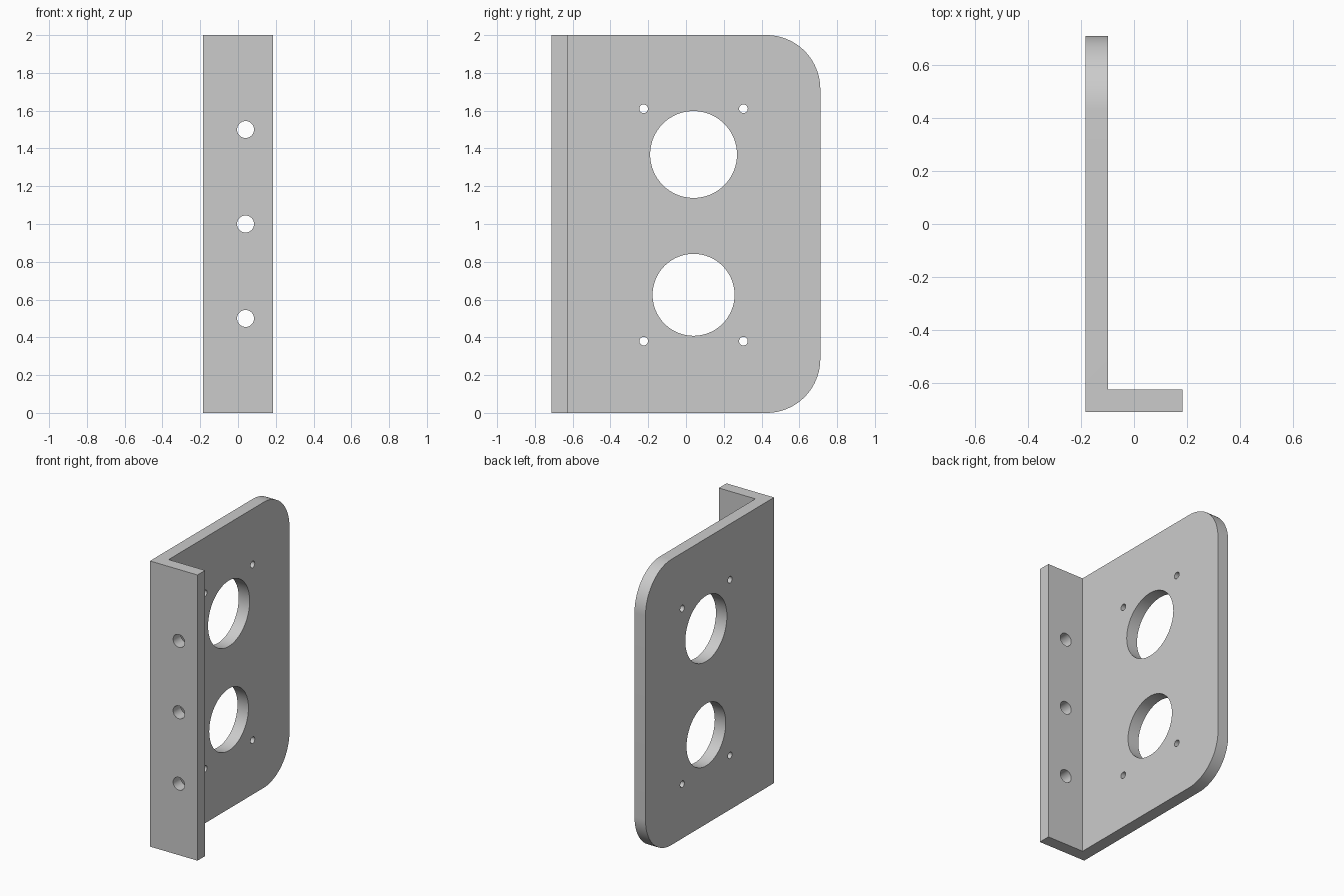
import bpy, bmesh, math
from mathutils import Matrix

cube = bpy.data.objects.get("Cube")
if cube:
    bpy.data.objects.remove(cube, do_unlink=True)

# Overall sizes
X0, X1, Y, H, T = -0.184, 0.184, 0.711, 2.0, 0.085
CORNER = 0.285

grey = bpy.data.materials.new("light grey metal")
grey.use_nodes = True
grey.diffuse_color = (0.6, 0.6, 0.6, 1)
grey.node_tree.nodes["Principled BSDF"].inputs["Base Color"].default_value = (0.6, 0.6, 0.6, 1)


def make_object(name, bm):
    bmesh.ops.recalc_face_normals(bm, faces=bm.faces)
    mesh = bpy.data.meshes.new(name)
    bm.to_mesh(mesh)
    bm.free()
    mesh.materials.append(grey)
    obj = bpy.data.objects.new(name, mesh)
    bpy.context.collection.objects.link(obj)
    return obj


def add_drill(bm, centre, radius, axis, segments):
    turn = Matrix.Rotation(math.pi / 2, 4, "Y" if axis == "X" else "X")
    bmesh.ops.create_cone(bm, cap_ends=True, segments=segments, radius1=radius,
                          radius2=radius, depth=0.3,
                          matrix=Matrix.Translation(centre) @ turn)


# Angle bracket: L section raised to full height
bm = bmesh.new()
section = [(X0, -Y), (X1, -Y), (X1, -Y + T), (X0 + T, -Y + T), (X0 + T, Y), (X0, Y)]
base = bm.faces.new([bm.verts.new((x, y, 0)) for x, y in section])
raised = bmesh.ops.extrude_face_region(bm, geom=[base])["geom"]
bmesh.ops.translate(bm, vec=(0, 0, H),
                    verts=[v for v in raised if isinstance(v, bmesh.types.BMVert)])

# Rounded rear corners of the wide plate
rear = [e for e in bm.edges
        if all(v.co.y > Y - 0.01 for v in e.verts)
        and abs(e.verts[0].co.z - e.verts[1].co.z) < 0.01]
bmesh.ops.bevel(bm, geom=rear, offset=CORNER, offset_type="OFFSET",
                segments=20, profile=0.5, affect="EDGES")
bracket = make_object("angle_bracket", bm)

# Drills for all the holes
bm = bmesh.new()
plate_x, flange_y, hole_y = X0 + T / 2, -Y + T / 2, 0.04
for z, r in ((1.368, 0.23), (0.625, 0.217)):
    add_drill(bm, (plate_x, hole_y, z), r, "X", 64)
for z in (0.38, 1.61):
    for side in (-1, 1):
        add_drill(bm, (plate_x, hole_y + side * 0.264, z), 0.023, "X", 24)
for z in (0.5, 1.0, 1.5):
    add_drill(bm, (0.04, flange_y, z), 0.045, "Y", 32)
drills = make_object("hole_cutter", bm)
drills.hide_render = True

# Cut the holes and keep the finished mesh
cut = bracket.modifiers.new("holes", "BOOLEAN")
cut.operation = "DIFFERENCE"
cut.solver = "EXACT"
cut.object = drills
bpy.context.view_layer.update()
finished = bpy.data.meshes.new_from_object(
    bracket.evaluated_get(bpy.context.evaluated_depsgraph_get()))
bracket.modifiers.clear()
bracket.data = finished
bpy.data.objects.remove(drills, do_unlink=True)

# Smooth curved walls, sharp edges
bpy.ops.object.select_all(action="DESELECT")
bracket.select_set(True)
bpy.context.view_layer.objects.active = bracket
bpy.ops.object.shade_smooth_by_angle(angle=math.radians(30))
